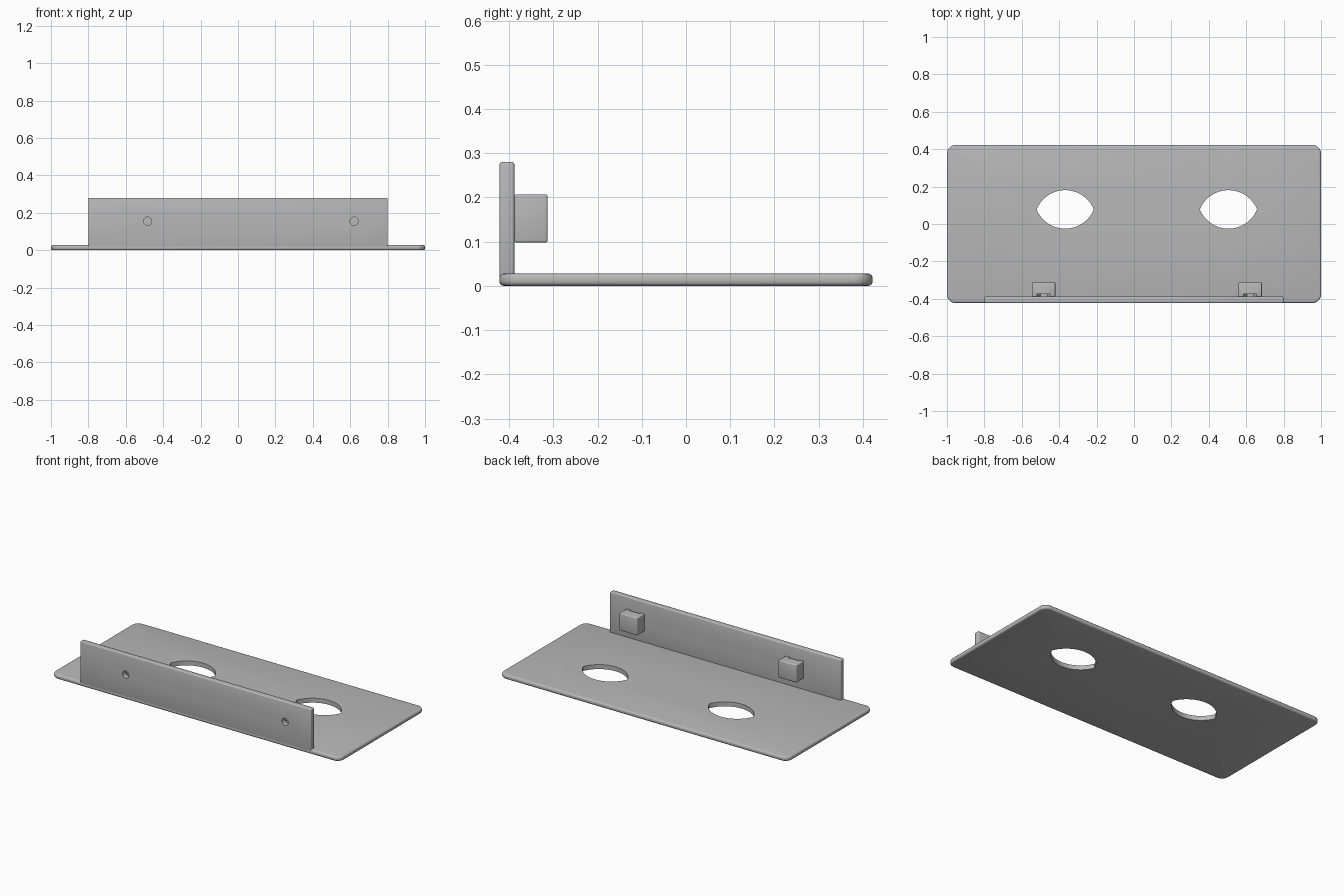
import bpy, bmesh, math
from mathutils import Vector

if "Cube" in bpy.data.objects:
    bpy.data.objects.remove(bpy.data.objects["Cube"])

grey = bpy.data.materials.new("matte grey")
grey.use_nodes = True
grey.diffuse_color = (0.48, 0.48, 0.48, 1)
grey.node_tree.nodes["Principled BSDF"].inputs["Base Color"].default_value = grey.diffuse_color


def prism(name, outline, depth):
    """Extrude a closed loop of points along the depth vector."""
    bm = bmesh.new()
    face = bm.faces.new([bm.verts.new(p) for p in outline])
    ext = bmesh.ops.extrude_face_region(bm, geom=[face])["geom"]
    bmesh.ops.translate(bm, vec=depth, verts=[g for g in ext if isinstance(g, bmesh.types.BMVert)])
    bmesh.ops.recalc_face_normals(bm, faces=bm.faces)
    mesh = bpy.data.meshes.new(name)
    bm.to_mesh(mesh)
    bm.free()
    mesh.materials.append(grey)
    obj = bpy.data.objects.new(name, mesh)
    bpy.context.collection.objects.link(obj)
    return obj


def box(name, x, y, z):
    base = [(x[0], y[0], z[0]), (x[1], y[0], z[0]), (x[1], y[1], z[0]), (x[0], y[1], z[0])]
    return prism(name, base, (0, 0, z[1] - z[0]))


def apply(obj, mod):
    bpy.context.view_layer.objects.active = obj
    bpy.ops.object.modifier_apply(modifier=mod.name)


def soften(obj, width, segments=3):
    mod = obj.modifiers.new("Rounding", "BEVEL")
    mod.width, mod.segments = width, segments
    mod.limit_method, mod.angle_limit = "ANGLE", math.radians(40)
    apply(obj, mod)


def cut(obj, cutter):
    mod = obj.modifiers.new("Cut", "BOOLEAN")
    mod.operation, mod.solver, mod.object = "DIFFERENCE", "EXACT", cutter
    apply(obj, mod)
    bpy.data.objects.remove(cutter)


def arc(cx, cy, r, start, end, n):
    angles = [math.radians(start + (end - start) * i / n) for i in range(n + 1)]
    return [(cx + r * math.cos(a), cy + r * math.sin(a)) for a in angles]


def bolt_bore(x):
    ring = arc(x, BOLT_Z, 0.022, 0, 345, 23)
    return prism("bore_cutter", [(u, -0.5, v) for u, v in ring], (0, 0.14, 0))


BOLT_Z, W, D, R = 0.155, 1.0, 0.422, 0.045

# Base plate with rounded corners and a rounded rim
corners = [(W - R, D - R, 0), (R - W, D - R, 90), (R - W, R - D, 180), (W - R, R - D, 270)]
outline = [p for x, y, a in corners for p in arc(x, y, R, a, a + 90, 8)]
plate = prism("base_plate", [(x, y, 0) for x, y in outline], (0, 0, 0.028))
soften(plate, 0.01)

# Two lens-shaped openings, each from a pair of equal arcs
half_w, half_h = 0.153, 0.103
radius = (half_w ** 2 + half_h ** 2) / (2 * half_h)
tip = math.degrees(math.acos(half_w / radius))
for x in (-0.368, 0.505):
    upper = arc(x, 0.078 - radius + half_h, radius, tip, 180 - tip, 24)
    lower = arc(x, 0.078 + radius - half_h, radius, 180 + tip, 360 - tip, 24)
    lens = upper + lower[1:-1]
    cut(plate, prism("lens_cutter", [(u, v, -0.1) for u, v in lens], (0, 0, 0.3)))

# Upright mounting wall
wall = box("front_wall", (-0.8, 0.8), (-D, -0.388), (0.015, 0.28))
soften(wall, 0.006)

# Nut blocks behind the wall, bolt bores and drop-in nut slots
parts = [plate, wall]
for side, x in (("right", -0.483), ("left", 0.621)):
    cut(wall, bolt_bore(x))
    block = box(side + "_nut_block", (x - 0.0625, x + 0.0625), (-0.388, -0.313), (0.098, 0.207))
    soften(block, 0.005)
    half_hex = arc(x, BOLT_Z, 0.035, 180, 360, 3)
    slot = half_hex + [(x + 0.035, 0.25), (x - 0.035, 0.25)]
    cut(block, prism("slot_cutter", [(u, -0.4, v) for u, v in slot], (0, 0.025, 0)))
    cut(block, bolt_bore(x))
    parts.append(block)

# Smooth the curved faces, keep hard edges
bpy.ops.object.select_all(action="DESELECT")
for obj in parts:
    obj.select_set(True)
bpy.context.view_layer.objects.active = plate
bpy.ops.object.shade_smooth_by_angle(angle=math.radians(32))
